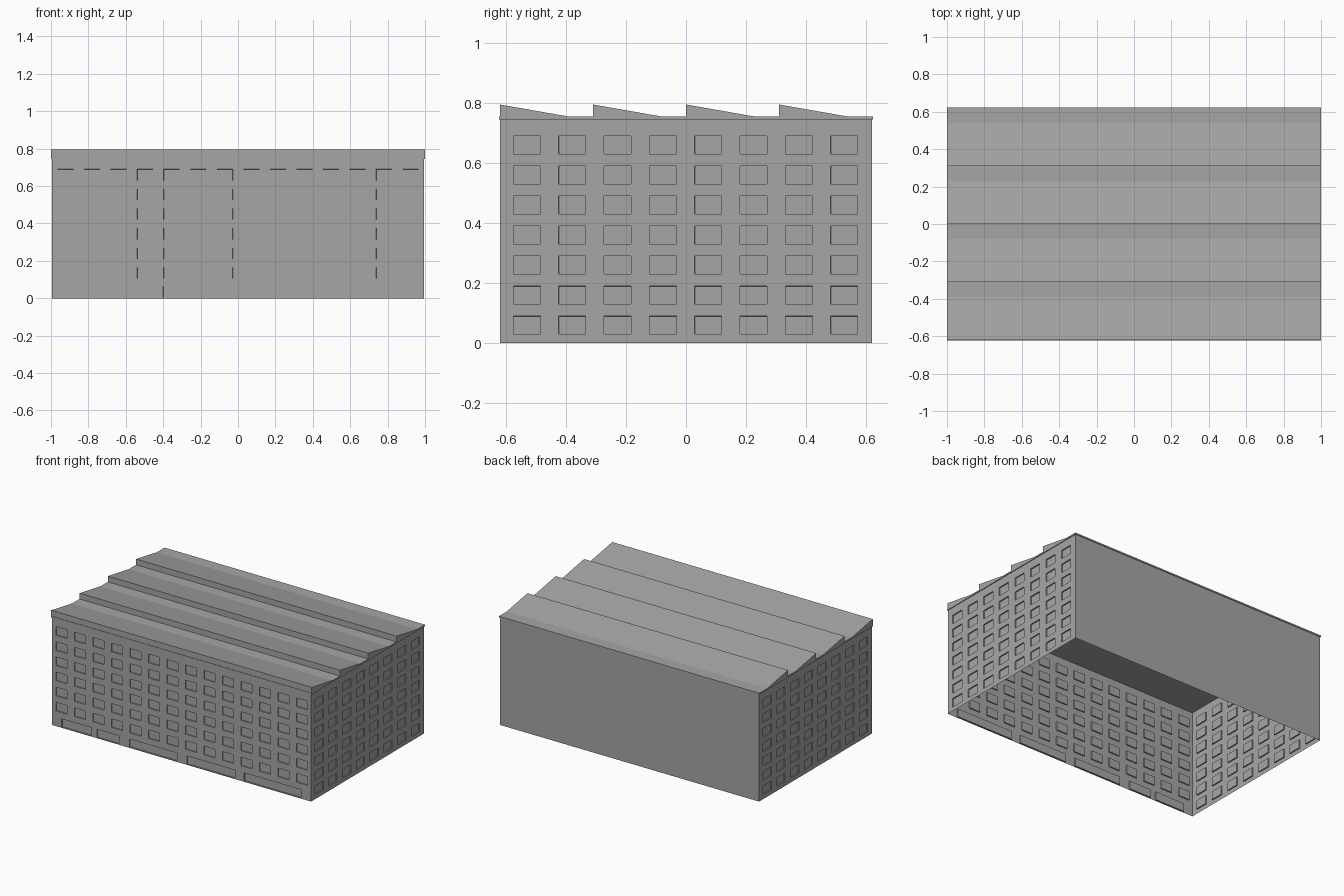
import bpy, bmesh
from math import pi
from mathutils import Matrix

cube = bpy.data.objects.get("Cube")
if cube:
    bpy.data.objects.remove(cube)

grey = bpy.data.materials.new("concrete_grey")
grey.use_nodes = True
colour = (0.38, 0.38, 0.38, 1)
grey.diffuse_color = colour
grey.node_tree.nodes["Principled BSDF"].inputs["Base Color"].default_value = colour

HALF_X, HALF_Y, WALL_TOP = 0.995, 0.619, 0.745


def finish(name, bm):
    mesh = bpy.data.meshes.new(name)
    bm.to_mesh(mesh)
    bm.free()
    mesh.materials.append(grey)
    ob = bpy.data.objects.new(name, mesh)
    bpy.context.collection.objects.link(ob)
    return ob


def spans(start, step, width, count):
    return [(start + i * step, start + i * step + width) for i in range(count)]


def wall(name, half, distance, angle, z_range, columns, rows, depth):
    """Sheet wall facing -y with recessed openings, turned about z."""
    us = [-half] + [u for pair in columns for u in pair] + [half]
    vs = [z_range[0]] + [v for pair in rows for v in pair] + [z_range[1]]
    bm = bmesh.new()
    grid = [[bm.verts.new((u, -distance, v)) for u in us] for v in vs]
    openings = []
    for j in range(len(vs) - 1):
        for i in range(len(us) - 1):
            face = bm.faces.new((grid[j][i], grid[j][i + 1],
                                 grid[j + 1][i + 1], grid[j + 1][i]))
            if i % 2 and j % 2:
                openings.append(face)
    bm.normal_update()
    if openings:
        bmesh.ops.inset_individual(bm, faces=openings, thickness=0.0005, depth=-depth)
    bmesh.ops.rotate(bm, verts=bm.verts, matrix=Matrix.Rotation(angle, 3, 'Z'))
    return finish(name, bm)


# Front wall: shallow storefront bays below, a window grid above
FLOOR = 0.075
bays = [(-0.92, -0.69), (-0.65, -0.48), (-0.40, -0.035), (0.04, 0.41), (0.48, 0.92)]
wall("front_base", HALF_X, HALF_Y, 0, (0, FLOOR), bays, [(0.005, 0.062)], 0.008)
wall("front_wall", HALF_X, HALF_Y, 0, (FLOOR, WALL_TOP),
     spans(-0.965, 0.142, 0.085, 14), spans(0.105, 0.105, 0.06, 6), 0.008)

# Side walls with windows, and the blank back wall
for name, angle in (("left_wall", pi / 2), ("right_wall", -pi / 2)):
    wall(name, HALF_Y, HALF_X, angle, (0, WALL_TOP),
         spans(-0.575, 0.151, 0.09, 8), spans(0.03, 0.1, 0.06, 7), 0.008)
wall("back_wall", HALF_X, HALF_Y, pi, (0, WALL_TOP), [], [], 0)

# Thin roof slab that overhangs the walls
bm = bmesh.new()
bmesh.ops.create_cube(bm, size=1)
bmesh.ops.scale(bm, verts=bm.verts, vec=(2, 1.246, 0.01))
bmesh.ops.translate(bm, verts=bm.verts, vec=(0, 0, WALL_TOP + 0.005))
finish("roof_slab", bm)

# Sawtooth roof ridges, steep side to the front
for n in range(4):
    y = -0.62 + n * 0.31
    bm = bmesh.new()
    profile = [(y, 0.754), (y + 0.235, 0.754), (y, 0.795)]
    face = bm.faces.new([bm.verts.new((-1, py, pz)) for py, pz in profile])
    result = bmesh.ops.extrude_face_region(bm, geom=[face])
    moved = [v for v in result["geom"] if isinstance(v, bmesh.types.BMVert)]
    bmesh.ops.translate(bm, verts=moved, vec=(2, 0, 0))
    bmesh.ops.recalc_face_normals(bm, faces=bm.faces)
    finish(f"roof_ridge_{n + 1}", bm)
